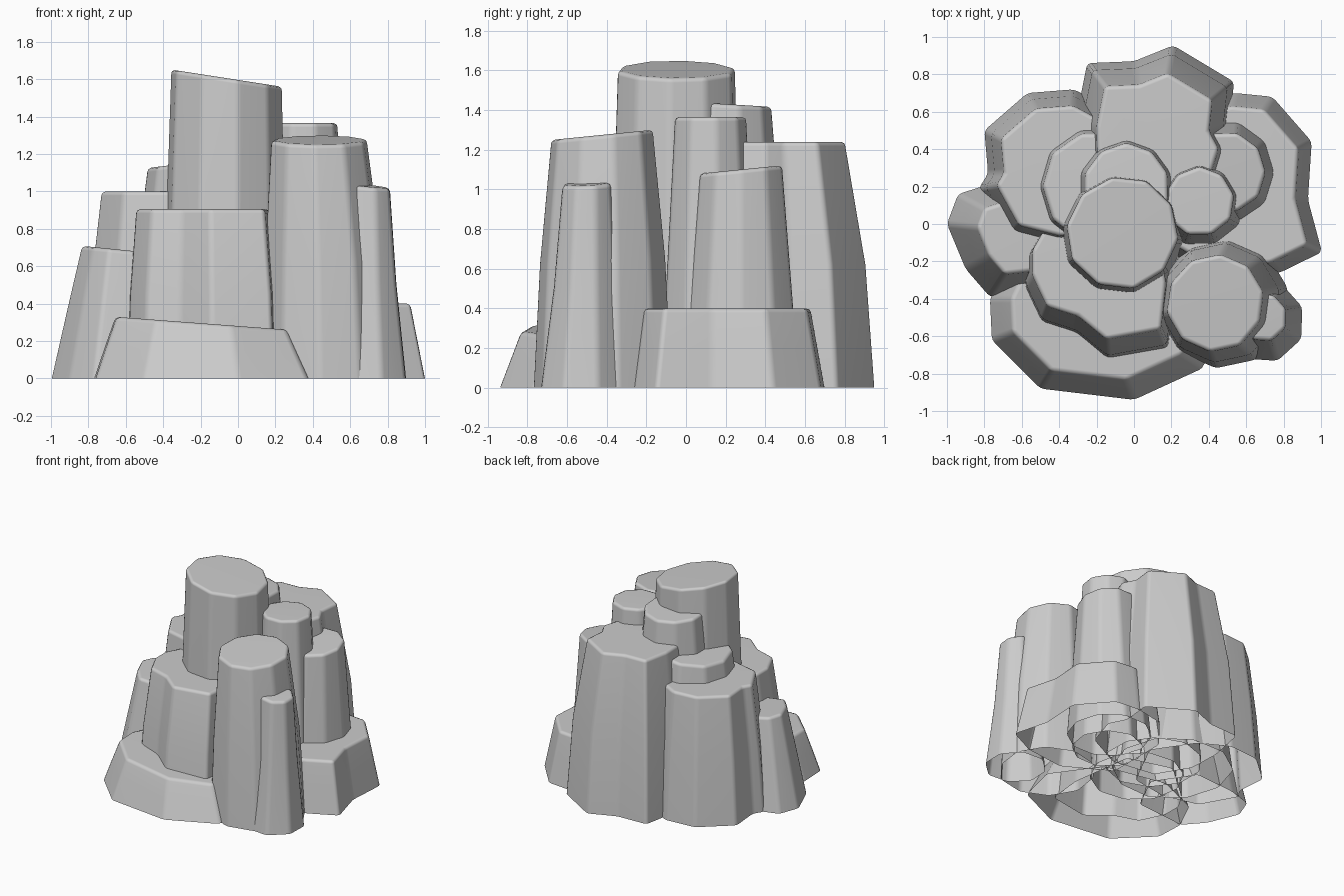
import bpy, bmesh, math, random
from mathutils import Vector

random.seed(4)
default_cube = bpy.data.objects.get("Cube")
if default_cube:
    bpy.data.objects.remove(default_cube, do_unlink=True)


def ring(sides, phase):
    """Slightly irregular unit polygon around the origin."""
    points = []
    for i in range(sides):
        angle = math.radians(phase) + math.tau * i / sides
        r = random.uniform(0.99, 1.03)
        points.append(Vector((r * math.cos(angle), r * math.sin(angle))))
    return points


def column(name, base, top, centre, height, tilt=(0, 0), bulge=0.5):
    """Loft base outline to a tilted top outline; the underside stays open."""
    bm = bmesh.new()
    centre = Vector(centre)
    middle = [b.lerp(t, bulge) for b, t in zip(base, top)]
    loops = []
    for level, outline in ((0, base), (0.5, middle), (1, top)):
        loop = []
        for p in outline:
            z = height + (p - centre).dot(Vector(tilt))
            loop.append(bm.verts.new((p.x, p.y, z * level)))
        loops.append(loop)
    count = len(base)
    for low, high in zip(loops, loops[1:]):
        for i in range(count):
            j = (i + 1) % count
            bm.faces.new((low[i], low[j], high[j], high[i]))
    cap = bm.faces.new(loops[-1])
    bmesh.ops.recalc_face_normals(bm, faces=bm.faces)
    if cap.normal.z < 0:
        bmesh.ops.reverse_faces(bm, faces=bm.faces)
    # Softened rim and upright edges
    rim = list(cap.edges)
    upright = [e for e in bm.edges
               if abs(e.verts[0].co.z - e.verts[1].co.z) > height * 0.3]
    bmesh.ops.bevel(bm, geom=rim + upright, offset=0.022, segments=2,
                    profile=0.5, affect='EDGES')
    mesh = bpy.data.meshes.new(name)
    bm.to_mesh(mesh)
    bm.free()
    obj = bpy.data.objects.new(name, mesh)
    bpy.context.collection.objects.link(obj)
    bpy.ops.object.select_all(action='DESELECT')
    obj.select_set(True)
    bpy.context.view_layer.objects.active = obj
    bpy.ops.object.shade_smooth_by_angle(angle=math.radians(50))
    weighted = obj.modifiers.new("Weighted Normals", 'WEIGHTED_NORMAL')
    weighted.keep_sharp = True


def round_column(name, centre, radius, height, foot, foot_radius,
                 sides=10, phase=0, **options):
    unit = ring(sides, phase)
    top = [Vector(centre) + p * radius for p in unit]
    base = [Vector(foot) + p * foot_radius for p in unit]
    column(name, base, top, centre, height, **options)


def broad_column(name, outline, centre, shrink, height, **options):
    base = [Vector(p) for p in outline]
    top = [Vector(centre).lerp(p, shrink) for p in base]
    column(name, base, top, centre, height, **options)


# Round pillars
round_column("central_pillar", (-0.06, -0.045), 0.3, 1.605, (-0.07, -0.05), 0.345,
             phase=-7, tilt=(-0.155, 0))
round_column("front_left_pillar", (0.435, -0.42), 0.258, 1.275, (0.475, -0.415), 0.35,
             phase=12, tilt=(0, 0.1), bulge=0.35)
round_column("front_left_small_pillar", (0.69, -0.5), 0.13, 1.03, (0.69, -0.52), 0.222,
             sides=8, phase=20, tilt=(-0.1, 0.05), bulge=0.6)
round_column("left_small_pillar", (0.35, 0.12), 0.185, 1.365, (0.35, 0.12), 0.26,
             sides=9, phase=10)
round_column("left_pillar", (0.485, 0.275), 0.215, 1.1, (0.465, 0.275), 0.305,
             phase=0, tilt=(0, 0.1))
round_column("back_upper_pillar", (-0.04, 0.2), 0.23, 1.43, (-0.03, 0.18), 0.36,
             phase=18, tilt=(0, -0.06))
round_column("back_right_upper_pillar", (-0.19, 0.2), 0.295, 1.16, (-0.19, 0.2), 0.44,
             phase=0, tilt=(0.12, 0))

# Broad ledges and steps
broad_column("front_low_ledge",
             [(-0.77, -0.4), (-0.76, -0.62), (-0.5, -0.88), (0, -0.94), (0.37, -0.77),
              (0.45, -0.45), (0.2, -0.1), (-0.3, 0), (-0.65, -0.15)],
             (-0.2, -0.4), 0.8, 0.295, tilt=(-0.075, 0))
broad_column("front_step",
             [(-0.52, -0.08), (-0.59, -0.2), (-0.59, -0.35), (-0.5, -0.54), (-0.31, -0.6),
              (-0.14, -0.74), (0.19, -0.68), (0.22, -0.4), (0.15, 0.1), (-0.2, 0.2)],
             (-0.2, 0.3), 0.88, 0.905, bulge=0.3)
broad_column("right_low_step",
             [(-1, 0), (-0.94, 0.16), (-0.75, 0.22), (-0.4, 0.25), (-0.2, -0.05),
              (-0.35, -0.35), (-0.58, -0.37), (-0.77, -0.39), (-0.9, -0.24)],
             (-0.55, -0.05), 0.64, 0.68, tilt=(-0.1, 0))
broad_column("back_right_step",
             [(-0.8, 0.5), (-0.57, 0.7), (-0.32, 0.72), (-0.1, 0.6), (0.1, 0.3),
              (-0.1, -0.1), (-0.4, -0.15), (-0.68, -0.08), (-0.83, 0.19), (-0.78, 0.27)],
             (-0.35, 0.28), 0.8, 1.0, bulge=0.4)
broad_column("back_step",
             [(-0.31, 0.56), (-0.25, 0.86), (0, 0.87), (0.21, 0.955), (0.535, 0.76),
              (0.51, 0.53), (0.58, 0.4), (0.5, 0.15), (0.2, 0), (-0.15, 0.05), (-0.3, 0.3)],
             (0.1, 0.4), 0.73, 1.24, bulge=0.3)
broad_column("left_low_ledge",
             [(0.54, 0.7), (0.74, 0.68), (0.95, 0.44), (0.93, 0.13), (1.005, -0.15),
              (0.78, -0.26), (0.45, -0.3), (0.1, -0.1), (0.1, 0.4), (0.3, 0.65)],
             (0.4, 0.15), 0.87, 0.4)
